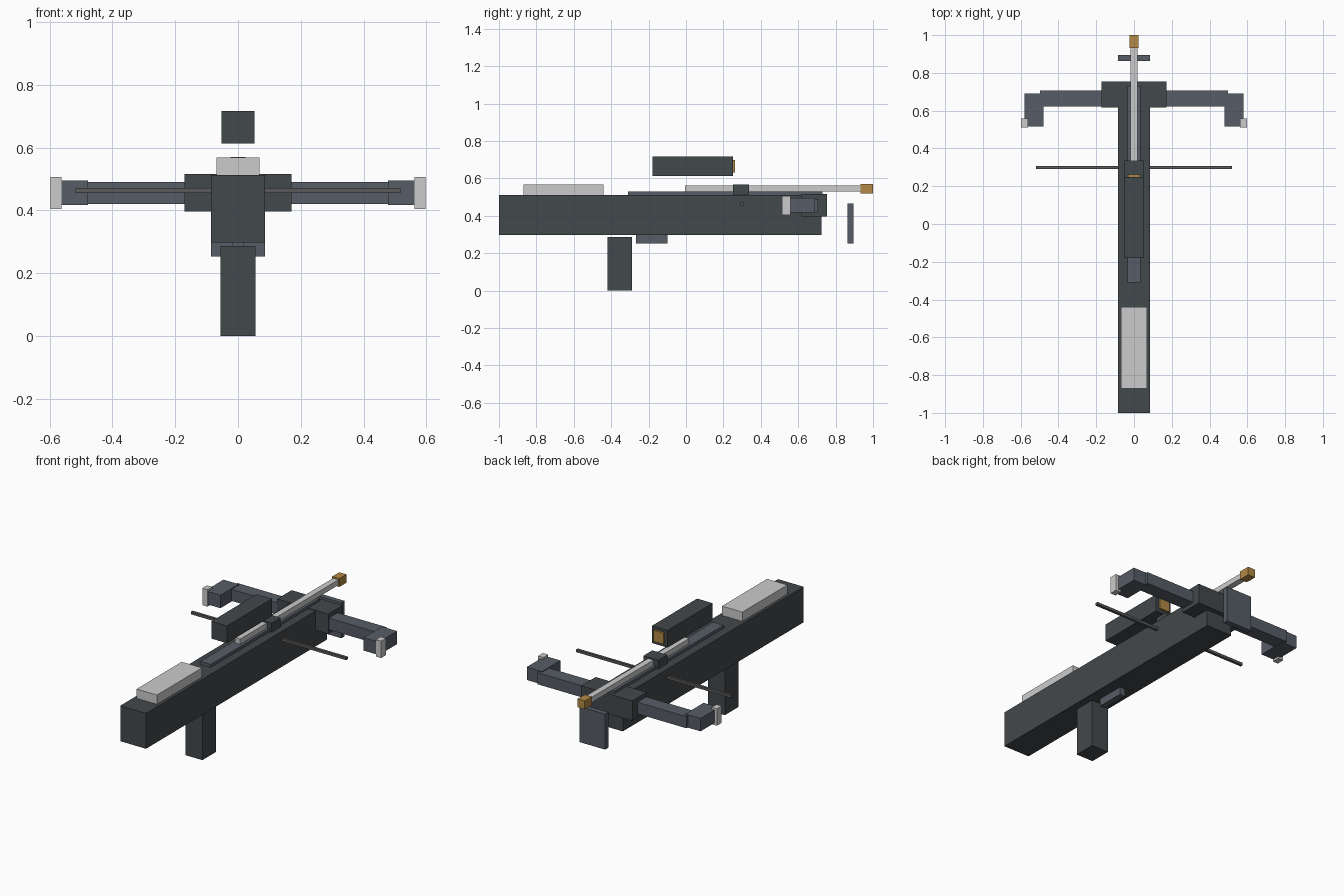
import bpy
import bmesh
from mathutils import Vector

if "Cube" in bpy.data.objects:
    bpy.data.objects.remove(bpy.data.objects["Cube"])


def material(name, rgb):
    m = bpy.data.materials.new(name)
    m.diffuse_color = (*rgb, 1.0)
    m.use_nodes = True
    m.node_tree.nodes["Principled BSDF"].inputs["Base Color"].default_value = m.diffuse_color
    return m


DARK = material("dark_metal", (0.055, 0.065, 0.072))
SLATE = material("slate_metal", (0.095, 0.11, 0.135))
CORD = material("cord_grey", (0.10, 0.10, 0.105))
BRASS = material("amber", (0.45, 0.25, 0.06))


def box(name, x, y, z, mat=None):
    """Flat-faced box from (min, max) ranges on each axis."""
    lo, hi = Vector((x[0], y[0], z[0])), Vector((x[1], y[1], z[1]))
    bm = bmesh.new()
    bmesh.ops.create_cube(bm, size=1.0)
    for v in bm.verts:
        v.co = (lo + hi) / 2 + v.co * (hi - lo)
    mesh = bpy.data.meshes.new(name)
    bm.to_mesh(mesh)
    bm.free()
    if mat:
        mesh.materials.append(mat)
    ob = bpy.data.objects.new(name, mesh)
    bpy.context.collection.objects.link(ob)
    return ob


def centred(name, half, y, z, mat=None):
    return box(name, (-half, half), y, z, mat)


def pair(name, x, y, z, mat=None):
    box(name + "_right", x, y, z, mat)
    box(name + "_left", (-x[1], -x[0]), y, z, mat)


# Stock, grip and trigger
centred("stock", 0.086, (-1.0, 0.725), (0.298, 0.512), DARK)
centred("grip", 0.056, (-0.42, -0.29), (0.0, 0.287), DARK)
centred("trigger", 0.018, (-0.268, -0.098), (0.253, 0.30), SLATE)
centred("cheek_pad", 0.068, (-0.87, -0.44), (0.51, 0.568))

# Bolt groove, bolt and latch
centred("bolt_rail", 0.035, (-0.31, 0.73), (0.505, 0.53), SLATE)
centred("bolt_shaft", 0.018, (-0.005, 0.94), (0.53, 0.562))
centred("bolt_tip", 0.024, (0.932, 1.0), (0.52, 0.57), BRASS)
centred("latch", 0.05, (0.25, 0.336), (0.515, 0.569), DARK)

# Scope and its lens
centred("scope", 0.052, (-0.18, 0.25), (0.613, 0.717), DARK)
centred("scope_lens", 0.033, (0.245, 0.262), (0.632, 0.70), BRASS)

# Bow: mount, limbs, limb tips and string
centred("bow_mount", 0.171, (0.617, 0.755), (0.396, 0.516), DARK)
pair("inner_limb", (0.16, 0.498), (0.622, 0.707), (0.42, 0.49), SLATE)
pair("outer_limb", (0.478, 0.58), (0.515, 0.69), (0.417, 0.495), SLATE)
pair("limb_tip", (0.562, 0.597), (0.512, 0.558), (0.405, 0.507))
centred("bowstring", 0.518, (0.291, 0.307), (0.455, 0.471), CORD)

# Foot stirrup plate
centred("foot_stirrup", 0.086, (0.864, 0.895), (0.253, 0.467), SLATE)
